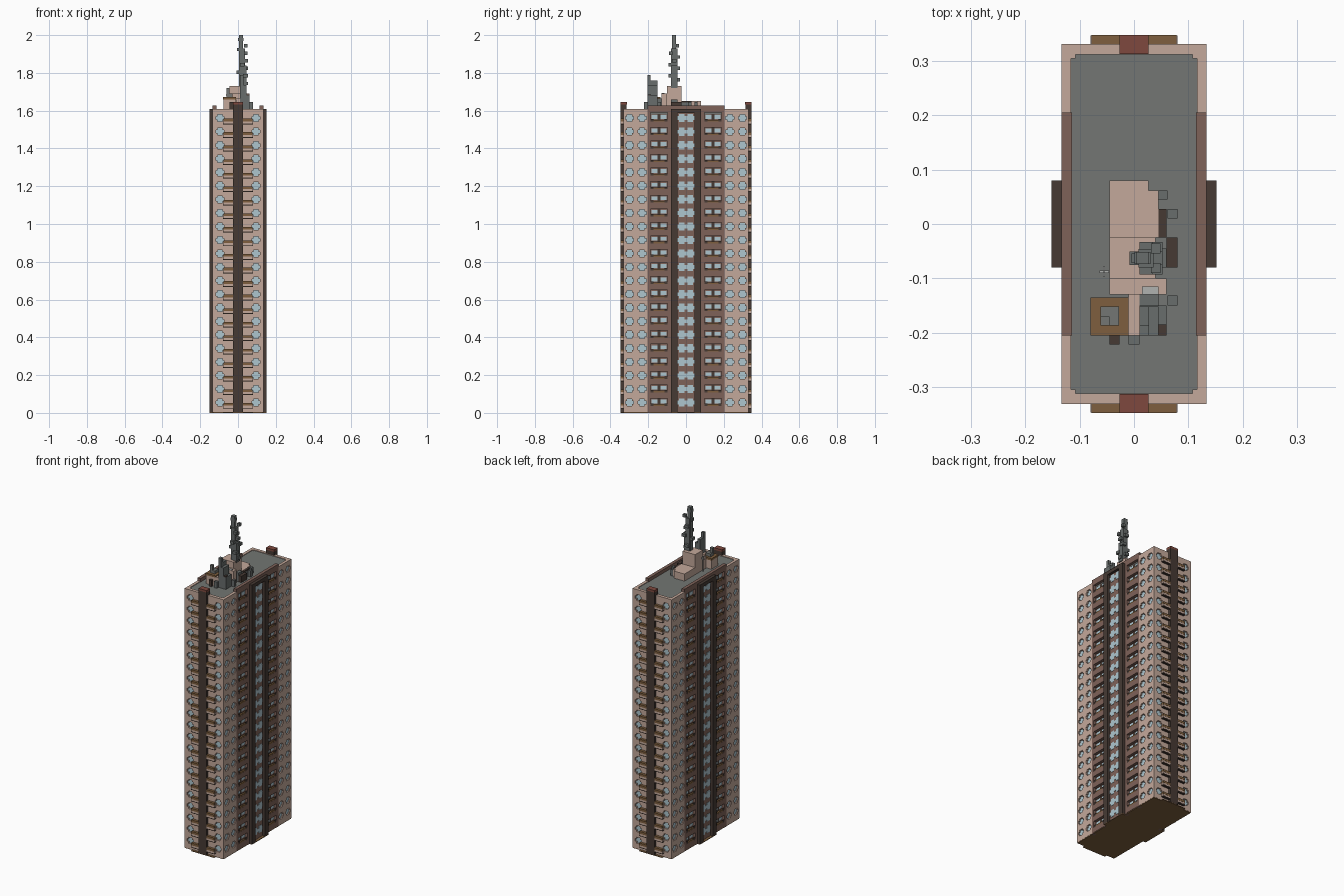
import bpy, bmesh
from mathutils import Matrix, Vector

cube = bpy.data.objects.get("Cube")
if cube:
    bpy.data.objects.remove(cube, do_unlink=True)


def material(name, rgb):
    linear = [((c / 255 + 0.055) / 1.055) ** 2.4 for c in rgb]
    m = bpy.data.materials.new(name)
    m.use_nodes = True
    m.diffuse_color = (*linear, 1)
    m.node_tree.nodes["Principled BSDF"].inputs["Base Color"].default_value = (*linear, 1)
    return m


PINK = material("pale pink concrete", (196, 169, 155))
BROWN = material("brown brick", (126, 98, 89))
DARK = material("dark brown", (70, 58, 52))
RED = material("red brown", (126, 73, 62))
TAN = material("tan", (126, 95, 62))
GLASS = material("pale blue glass", (174, 198, 207))
ROOF = material("roof grey", (115, 118, 115))
METAL = material("mast grey", (104, 109, 108))
PALE = material("pale grey", (176, 178, 176))

FLOORS = 22
PITCH = 0.0717
FLOOR_Z = [0.055 + PITCH * i for i in range(FLOORS)]   # window centre heights
TOP = 1.61
V = 0.018                                             # block unit


def finish(bm, name, mat):
    bmesh.ops.recalc_face_normals(bm, faces=bm.faces)
    mesh = bpy.data.meshes.new(name)
    bm.to_mesh(mesh)
    bm.free()
    mesh.materials.append(mat)
    obj = bpy.data.objects.new(name, mesh)
    bpy.context.scene.collection.objects.link(obj)
    return obj


def boxes(name, mat, items):
    """One object from boxes given as x0, x1, y0, y1, z0, z1."""
    bm = bmesh.new()
    for x0, x1, y0, y1, z0, z1 in items:
        size = Matrix.Diagonal((abs(x1 - x0), abs(y1 - y0), abs(z1 - z0), 1))
        centre = Matrix.Translation(((x0 + x1) / 2, (y0 + y1) / 2, (z0 + z1) / 2))
        bmesh.ops.create_cube(bm, size=1, matrix=centre @ size)
    return finish(bm, name, mat)


def four(x0, x1, y0, y1, z0, z1):
    """A box mirrored into all four quadrants."""
    return [(sx * x0, sx * x1, sy * y0, sy * y1, z0, z1) for sx in (1, -1) for sy in (1, -1)]


def two_x(x0, x1, y0, y1, z0, z1):
    return [(s * x0, s * x1, y0, y1, z0, z1) for s in (1, -1)]


def two_y(x0, x1, y0, y1, z0, z1):
    return [(x0, x1, s * y0, s * y1, z0, z1) for s in (1, -1)]


def crosses(name, mat, places, w, h, inner, outer):
    """Stepped diamond prisms reaching from inner to outer along each outward direction."""
    bm = bmesh.new()
    corner = [(w, h * 0.45), (w * 0.6, h * 0.45), (w * 0.6, h)]
    outline = (corner + [(-a, b) for a, b in reversed(corner)]
               + [(-a, -b) for a, b in corner] + [(a, -b) for a, b in reversed(corner)])
    for centre, out in places:
        side = out.cross(Vector((0, 0, 1)))
        verts = [bm.verts.new(Vector(centre) + out * inner + side * a + Vector((0, 0, b)))
                 for a, b in outline]
        grown = bmesh.ops.extrude_face_region(bm, geom=[bm.faces.new(verts)])["geom"]
        bmesh.ops.translate(bm, vec=out * (outer - inner),
                            verts=[v for v in grown if isinstance(v, bmesh.types.BMVert)])
        # close the side left open by the extrusion
        bmesh.ops.holes_fill(bm, edges=[e for v in verts for e in v.link_edges if e.is_boundary])
    return finish(bm, name, mat)


# Main body: inner core, roof, base
boxes("core", BROWN, [(-0.116, 0.116, -0.206, 0.206, 0.004, 1.59)])
boxes("base_plate", TAN, [(-0.133, 0.133, -0.331, 0.331, 0, 0.004)]
      + two_x(0.13, 0.152, -0.08, 0.08, 0, 0.004) + two_y(-0.08, 0.08, 0.33, 0.347, 0, 0.004))
boxes("roof_deck", ROOF, [(-0.117, 0.117, -0.305, 0.305, 1.58, 1.606)]
      + two_y(-0.108, 0.108, 0.305, 0.312, 1.58, 1.606))

# Pink end wings with recessed stepped windows
wings = boxes("end_wings", PINK, two_y(-0.134, 0.134, 0.205, 0.332, 0.004, 1.594))
wall_places, stair_places = [], []
for z in FLOOR_Z:
    for s in (1, -1):
        for t in (1, -1):
            wall_places.append(((s * 0.095, t * 0.332, z), Vector((0, t, 0))))
            wall_places += [((s * 0.134, t * y, z), Vector((s, 0, 0))) for y in (0.232, 0.299)]
            stair_places.append(((s * 0.136, t * 0.0225, z), Vector((s, 0, 0))))
cutter = crosses("window_cutter", PINK, wall_places, 0.022, 0.019, -0.01, 0.004)
cutter.hide_render = True
cut = wings.modifiers.new("window_recesses", "BOOLEAN")
cut.operation, cut.solver, cut.object = "DIFFERENCE", "EXACT", cutter
bpy.context.view_layer.update()
carved = bpy.data.meshes.new_from_object(wings.evaluated_get(bpy.context.evaluated_depsgraph_get()))
wings.modifiers.clear()
wings.data = carved
bpy.data.objects.remove(cutter, do_unlink=True)
crosses("wall_windows", GLASS, wall_places, 0.022, 0.019, -0.012, -0.009)
boxes("end_parapet", PINK, two_y(-0.134, 0.134, 0.312, 0.332, 1.594, TOP)
      + four(0.116, 0.134, 0.205, 0.312, 1.594, TOP) + four(0.108, 0.117, 0.305, 0.312, 1.594, TOP))

# Brown side bays: piers, floor bands, raised side parapet
bays = four(0.114, 0.134, 0.188, 0.205, 0, TOP) + four(0.114, 0.134, 0.07, 0.098, 0, TOP)
bays += two_x(0.114, 0.134, -0.205, 0.205, TOP - 0.02, 1.627)
for z in FLOOR_Z:
    bays += four(0.114, 0.134, 0.098, 0.188, z - 0.05, z - 0.018)
boxes("side_bays", BROWN, bays)

# Side balconies: rails, planters and windows in the recess
rails, planters, panes = [], [], []
for z in FLOOR_Z:
    rails += four(0.128, 0.1335, 0.098, 0.115, z - 0.018, z - 0.006)
    rails += four(0.128, 0.1335, 0.171, 0.188, z - 0.018, z - 0.006)
    rails += four(0.115, 0.12, 0.135, 0.151, z - 0.018, z + 0.0217)
    planters += four(0.124, 0.1335, 0.115, 0.171, z - 0.018, z - 0.009)
    panes += four(0.115, 0.12, 0.104, 0.135, z - 0.004, z + 0.016)
    panes += four(0.115, 0.12, 0.151, 0.182, z - 0.004, z + 0.016)
boxes("side_balcony_rails", DARK, rails)
boxes("side_balcony_planters", TAN, planters)
boxes("side_balcony_windows", GLASS, panes)

# Stair strips on the long sides: wall, windows, dark columns and lintel
boxes("stair_wall", BROWN, two_x(0.114, 0.136, -0.07, 0.07, 0.004, 1.6))
crosses("stair_windows", GLASS, stair_places, 0.0225, 0.022, -0.002, 0.002)
boxes("stair_columns", DARK, four(0.128, 0.152, 0.046, 0.08, 0.004, TOP)
      + two_x(0.128, 0.152, -0.08, 0.08, 1.588, TOP))

# Dark end columns with red caps
boxes("end_columns", DARK, two_y(-0.027, 0.027, 0.314, 0.348, 0.004, 1.632))
boxes("end_column_caps", RED, two_y(-0.027, 0.027, 0.313, 0.348, 1.632, 1.645))

# End balconies: pink slab with a tan parapet
slabs, fronts, undersides = [], [], []
for z in FLOOR_Z:
    undersides += four(0.027, 0.08, 0.33, 0.346, z - 0.033, z - 0.028)
    slabs += four(0.027, 0.08, 0.33, 0.347, z - 0.028, z - 0.017)
    fronts += four(0.027, 0.078, 0.33, 0.348, z - 0.017, z - 0.003)
boxes("end_balcony_undersides", DARK, undersides)
boxes("end_balcony_slabs", PINK, slabs)
boxes("end_balcony_fronts", TAN, fronts)

# Rooftop plant rooms
boxes("plant_rooms", PINK, [
    (-0.045, 0.027, -0.025, 0.08, 1.59, 1.65), (0.027, 0.045, -0.025, 0.062, 1.59, 1.65),
    (-0.045, 0.04, -0.1, -0.025, 1.59, 1.73), (-0.045, 0.06, -0.13, -0.1, 1.59, 1.69),
    (-0.01, 0.01, -0.205, -0.13, 1.59, 1.665)])
boxes("water_tank", TAN, [(-0.08, -0.01, -0.205, -0.135, 1.66, 1.672)])
boxes("water_tank_walls", PINK, [(-0.078, -0.012, -0.203, -0.137, 1.59, 1.66)])
boxes("tank_hatch", ROOF, [(-0.062, -0.028, -0.187, -0.152, 1.67, 1.69),
                           (-0.062, -0.045, -0.187, -0.17, 1.69, 1.72)])

# Rooftop vents and ducts
boxes("roof_ducts", METAL, [
    (0.01, 0.06, -0.205, -0.15, 1.59, 1.68), (0.01, 0.045, -0.15, -0.13, 1.59, 1.665),
    (0.045, 0.062, 0.045, 0.062, 1.59, 1.645), (0.062, 0.08, 0.01, 0.028, 1.59, 1.645),
    (0.062, 0.08, -0.15, -0.132, 1.59, 1.645), (-0.01, 0.01, -0.222, -0.205, 1.59, 1.645),
    (0.04, 0.06, -0.08, -0.045, 1.59, 1.66), (0.045, 0.06, -0.025, 0.028, 1.59, 1.642)])
boxes("roof_vents", DARK, [
    (0.045, 0.06, -0.025, 0.028, 1.642, 1.65), (0.06, 0.08, -0.08, -0.025, 1.59, 1.645),
    (-0.045, -0.027, -0.222, -0.205, 1.59, 1.645), (0.045, 0.06, -0.205, -0.185, 1.68, 1.686)])
boxes("roof_skylight", PALE, [(0.015, 0.045, -0.13, -0.115, 1.685, 1.694)])
boxes("small_aerial", PALE, [(-0.057, -0.053, -0.09, -0.086, 1.6, 1.7),
                             (-0.064, -0.046, -0.09, -0.086, 1.68, 1.685),
                             (-0.057, -0.053, -0.098, -0.078, 1.69, 1.695)])

# Short stepped aerial
boxes("short_aerial", METAL, [
    (0.01, 0.028, -0.205, -0.187, 1.68, 1.79), (0.01, 0.045, -0.205, -0.152, 1.68, 1.735),
    (0.01, 0.028, -0.187, -0.152, 1.735, 1.76)])

# Tall mast: thick stem, thin tip and staggered blocks
mast = [(0.005, 0.027, -0.074, -0.052, 1.72, 2.0), (0.008, 0.046, -0.08, -0.046, 1.72, 1.84),
        (0.008, 0.036, -0.08, -0.046, 1.84, 1.93), (0.001, 0.03, -0.074, -0.052, 1.968, 1.985)]
offsets = [(1, 0), (0, 1), (1, -1), (-1, 0), (1, 1), (0, -1)]
for i in range(11):
    dx, dy = offsets[i % len(offsets)]
    cx, cy, z = 0.022 + dx * V, -0.063 + dy * V, 1.735 + i * 0.02
    r = V * (0.68 if i < 8 else 0.5)
    mast.append((cx - r, cx + r, cy - r, cy + r, z, z + V))
boxes("tall_mast", METAL, mast)
